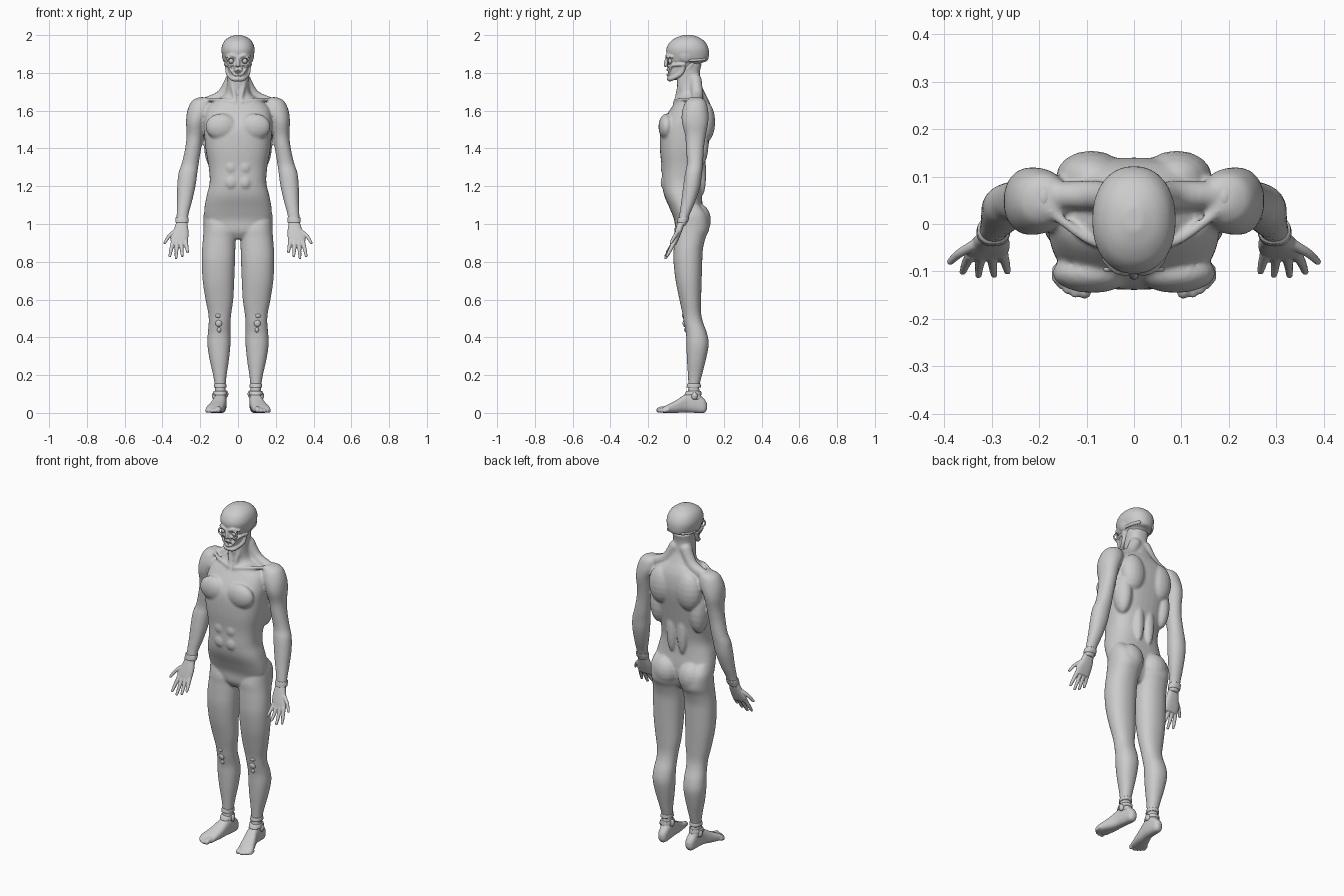
import bpy, bmesh, math
from mathutils import Vector, Matrix


def spline(rows, steps):
    out = []
    for i in range(len(rows) - 1):
        p = [rows[max(0, min(len(rows) - 1, i + k))] for k in (-1, 0, 1, 2)]
        for s in range(steps):
            t = s / steps
            out.append([0.5 * (2*b + (c-a)*t + (2*a-5*b+4*c-d)*t*t + (3*b-a-3*c+d)*t**3)
                        for a, b, c, d in zip(*p)])
    return out + [list(rows[-1])]


def loft(bm, rows, axis='z', e=2.4, n=40, steps=4):
    """Skin rounded sections, each given as (position, min a, max a, min b, max b)."""
    rings = []
    for t, a0, a1, b0, b1 in spline(rows, steps):
        ring = []
        for k in range(n):
            c, s = math.cos(2*math.pi*k/n), math.sin(2*math.pi*k/n)
            a = (a0+a1)/2 + (a1-a0)/2 * math.copysign(abs(c)**(2/e), c)
            b = (b0+b1)/2 + (b1-b0)/2 * math.copysign(abs(s)**(2/e), s)
            ring.append(bm.verts.new((a, b, t) if axis == 'z' else (a, t, b)))
        rings.append(ring)
    for r, q in zip(rings, rings[1:]):
        for k in range(n):
            bm.faces.new((r[k], r[(k+1) % n], q[(k+1) % n], q[k]))
    bm.faces.new(rings[0])
    bm.faces.new(rings[-1])


def ball(bm, c, r, seg=16):
    m = Matrix.Translation(c) @ Matrix.Diagonal((*r, 1))
    bmesh.ops.create_uvsphere(bm, u_segments=seg, v_segments=seg * 2 // 3, radius=1, matrix=m)


def limb(bm, pts, r0, r1, steps=6):
    path = spline(pts, steps)
    for i, p in enumerate(path):
        r = r0 + (r1-r0) * i / (len(path)-1)
        ball(bm, p, (r, r, r), 12)


def loop(bm, c, rx, rz, r, bend=0.0):
    for k in range(28):
        a = 2*math.pi*k/28
        x = rx*math.cos(a)
        ball(bm, (c[0]+x, c[1]+bend*abs(x), c[2]+rz*math.sin(a)), (r, r, r), 10)


def mirror(bm):
    d = bmesh.ops.duplicate(bm, geom=bm.verts[:] + bm.edges[:] + bm.faces[:])
    for v in d['geom']:
        if isinstance(v, bmesh.types.BMVert):
            v.co.x *= -1


def finish(name, bm, voxel=0, smooth=4, mirrored=False):
    bmesh.ops.recalc_face_normals(bm, faces=bm.faces)
    for f in bm.faces:
        f.smooth = True
    me = bpy.data.meshes.new(name)
    bm.to_mesh(me)
    bm.free()
    ob = bpy.data.objects.new(name, me)
    bpy.context.collection.objects.link(ob)
    if voxel:
        m = ob.modifiers.new('blend', 'REMESH')
        m.mode, m.voxel_size, m.use_smooth_shade = 'VOXEL', voxel, True
        m = ob.modifiers.new('soften', 'SMOOTH')
        m.factor, m.iterations = 0.5, smooth
    if mirrored:
        ob.modifiers.new('mirror', 'MIRROR').use_mirror_merge = False
    return ob


# Body: arms, legs and muscles of one side
bm = bmesh.new()
loft(bm, [(1.67, .16, .21, .03, .08), (1.65, .14, .245, 0, .105), (1.60, .14, .268, -.02, .118),
          (1.54, .17, .275, -.022, .118), (1.47, .185, .272, -.005, .105), (1.40, .195, .28, 0, .095),
          (1.32, .208, .298, .005, .09), (1.27, .215, .315, -.005, .085), (1.20, .225, .322, -.015, .075),
          (1.12, .243, .323, -.025, .05), (1.05, .262, .325, -.035, .02), (.99, .267, .328, -.045, 0)], e=2.1)
loft(bm, [(1.10, .10, .165, -.02, .07), (1.05, .05, .182, -.04, .11), (.98, .01, .183, -.06, .124),
          (.93, .012, .185, -.062, .105), (.87, .014, .19, -.065, .09), (.80, .016, .192, -.066, .086),
          (.70, .02, .187, -.055, .083), (.60, .025, .172, -.035, .08), (.53, .035, .158, -.02, .08),
          (.48, .04, .155, -.012, .09), (.42, .04, .16, 0, .112), (.36, .04, .162, .002, .12),
          (.28, .048, .15, .005, .105), (.20, .06, .132, .01, .085), (.13, .066, .122, .012, .07),
          (.07, .06, .125, 0, .09)], e=2.2)
ball(bm, (.083, .072, 1.02), (.076, .06, .085))
ball(bm, (.088, -.103, 1.515), (.085, .043, .07))
ball(bm, (.09, .1, 1.54), (.075, .055, .11))
ball(bm, (.13, .06, 1.42), (.05, .06, .13))
ball(bm, (.035, .085, 1.27), (.03, .022, .12))
for z in (1.22, 1.30, 1.375):
    ball(bm, (.036, -.113, z), (.034, .022, .038))
limb(bm, [(.035, .05, 1.76), (.085, .06, 1.68), (.18, .06, 1.638)], .035, .03)
limb(bm, [(.015, -.06, 1.645), (.1, -.03, 1.658), (.18, .03, 1.66)], .011, .011, 12)
limb(bm, [(.014, -.05, 1.66), (.035, -.025, 1.76), (.052, .03, 1.85)], .012, .014, 10)
mirror(bm)
# Body: trunk and neck
loft(bm, [(.92, -.04, .04, -.03, .05), (.96, -.12, .12, -.055, .075), (1.02, -.173, .173, -.062, .09),
          (1.08, -.178, .178, -.085, .09), (1.15, -.166, .166, -.115, .083), (1.22, -.15, .15, -.127, .082),
          (1.30, -.155, .155, -.129, .095), (1.40, -.172, .172, -.138, .115), (1.50, -.18, .18, -.136, .135),
          (1.56, -.18, .18, -.113, .14), (1.62, -.165, .165, -.075, .133), (1.66, -.11, .11, -.05, .118),
          (1.69, -.07, .07, -.042, .102), (1.74, -.057, .057, -.048, .08), (1.80, -.056, .056, -.05, .073),
          (1.85, -.058, .058, -.05, .085)], e=2.5)
finish('body', bm, .0065, 6)

# Hands
bm = bmesh.new()
loft(bm, [(1.015, .27, .325, -.042, -.003), (.96, .262, .343, -.06, -.022), (.92, .264, .357, -.071, -.038),
          (.89, .268, .352, -.077, -.052)], e=2.5)
for pts in ([(.345, -.065, .90), (.355, -.085, .86), (.361, -.101, .83)],
            [(.322, -.065, .90), (.326, -.087, .855), (.328, -.108, .82)],
            [(.300, -.065, .90), (.298, -.087, .86), (.295, -.107, .832)],
            [(.277, -.062, .905), (.271, -.083, .875), (.267, -.1, .852)],
            [(.328, -.04, .965), (.365, -.06, .935), (.388, -.08, .90)]):
    limb(bm, pts, .0125, .0075, 8)
finish('hands', bm, .0035, 3, True)

# Feet
bm = bmesh.new()
loft(bm, [(.112, .078, .10, .02, .05), (.095, .064, .115, 0, .075), (.05, .06, .122, 0, .11),
          (0, .062, .13, .003, .10), (-.05, .068, .15, 0, .068), (-.10, .078, .17, 0, .042),
          (-.125, .085, .168, 0, .028)], 'y', 2.6)
for x0, x1, y, r in ((.094, .104, -.144, .015), (.115, .124, -.146, .011), (.132, .14, -.139, .0105),
                     (.146, .154, -.128, .01), (.158, .165, -.114, .01)):
    limb(bm, [(x0, -.10, r+.004), (x1-.002, y+.02, r+.006), (x1, y, r)], r, r*.95)
finish('feet', bm, .0045, 3, True)

# Wrist bands, ankle bands
bm = bmesh.new()
loft(bm, [(1.035, .262, .33, -.042, .018), (1.022, .261, .332, -.045, .014),
          (1.008, .262, .332, -.047, .008)], e=2.2)
finish('wrist_bands', bm, 0, 0, True)
bm = bmesh.new()
for z in (.145, .105):
    w = (.15 - z) * .08
    loft(bm, [(z+.01, .063-w, .125+w, .008-w*2, .076+w), (z, .062-w, .127+w, .006-w*3, .078+w),
              (z-.01, .062-w, .127+w, .005-w*4, .079+w)], e=2.2)
ball(bm, (.063, .04, .10), (.012, .017, .02))
ball(bm, (.126, .045, .09), (.012, .016, .02))
finish('ankle_bands', bm, 0, 0, True)

# Kneecaps and shoulder points
bm = bmesh.new()
ball(bm, (.105, -.010, .515), (.017, .012, .013))
ball(bm, (.102, -.006, .475), (.018, .012, .02))
ball(bm, (.10, 0, .44), (.011, .01, .014))
finish('kneecaps', bm, 0, 0, True)
bm = bmesh.new()
ball(bm, (.19, .057, 1.66), (.016, .025, .012))
finish('shoulder_points', bm, 0, 0, True)

# Head with jaw, cheeks, temples and muscle rings
bm = bmesh.new()
limb(bm, [(.057, -.01, 1.86), (.053, -.025, 1.80), (.028, -.075, 1.77), (0, -.088, 1.768)], .012, .013, 8)
limb(bm, [(.066, -.01, 1.845), (.056, -.065, 1.842), (.042, -.088, 1.835)], .009, .009, 8)
limb(bm, [(.05, -.078, 1.835), (.032, -.09, 1.805)], .007, .006, 8)
limb(bm, [(.012, -.1, 1.885), (.035, -.098, 1.893), (.06, -.075, 1.885)], .009, .008, 8)
limb(bm, [(.014, -.098, 1.845), (.02, -.096, 1.815)], .006, .005)
ball(bm, (.068, .0, 1.90), (.018, .045, .045))
loop(bm, (.036, -.096, 1.863), .024, .02, .006, .0)
mirror(bm)
loop(bm, (0, -.1, 1.803), .028, .014, .006, .45)
limb(bm, [(0, -.098, 1.885), (0, -.106, 1.862), (0, -.108, 1.842)], .008, .011)
loft(bm, [(1.762, -.022, .022, -.09, -.05), (1.79, -.045, .045, -.094, .02), (1.825, -.056, .056, -.094, .06),
          (1.853, -.064, .064, -.094, .085), (1.868, -.076, .076, -.096, .116), (1.92, -.088, .088, -.105, .121),
          (1.96, -.078, .078, -.088, .104), (1.985, -.054, .054, -.055, .074), (2.0, -.018, .018, -.015, .035)],
     e=2.2)
head = finish('head', bm, .004, 3)

# Eye socket and mouth cutters
bm = bmesh.new()
ball(bm, (.036, -.102, 1.863), (.018, .022, .014), 20)
mirror(bm)
ball(bm, (0, -.108, 1.803), (.024, .02, .009), 20)
cut = finish('socket_cutter', bm)
cut.hide_render = True
cut.hide_viewport = False
cut.display_type = 'WIRE'
m = head.modifiers.new('sockets', 'BOOLEAN')
m.operation, m.object, m.solver = 'DIFFERENCE', cut, 'EXACT'

# Eyeballs and teeth
bm = bmesh.new()
ball(bm, (.036, -.084, 1.863), (.0135, .0135, .0135), 20)
finish('eyeballs', bm, 0, 0, True)
bm = bmesh.new()
for z in (1.807, 1.798):
    for x in (.004, .012, .019):
        ball(bm, (x, -.094 + x*.35, z), (.0042, .004, .005), 10)
finish('teeth', bm, 0, 0, True)

# Crown seam and skull base
bm = bmesh.new()
limb(bm, [(.045, .098, 1.872), (.066, .062, 1.868), (.074, .02, 1.866)], .01, .008, 8)
finish('skull_base', bm, .004, 2, True)
